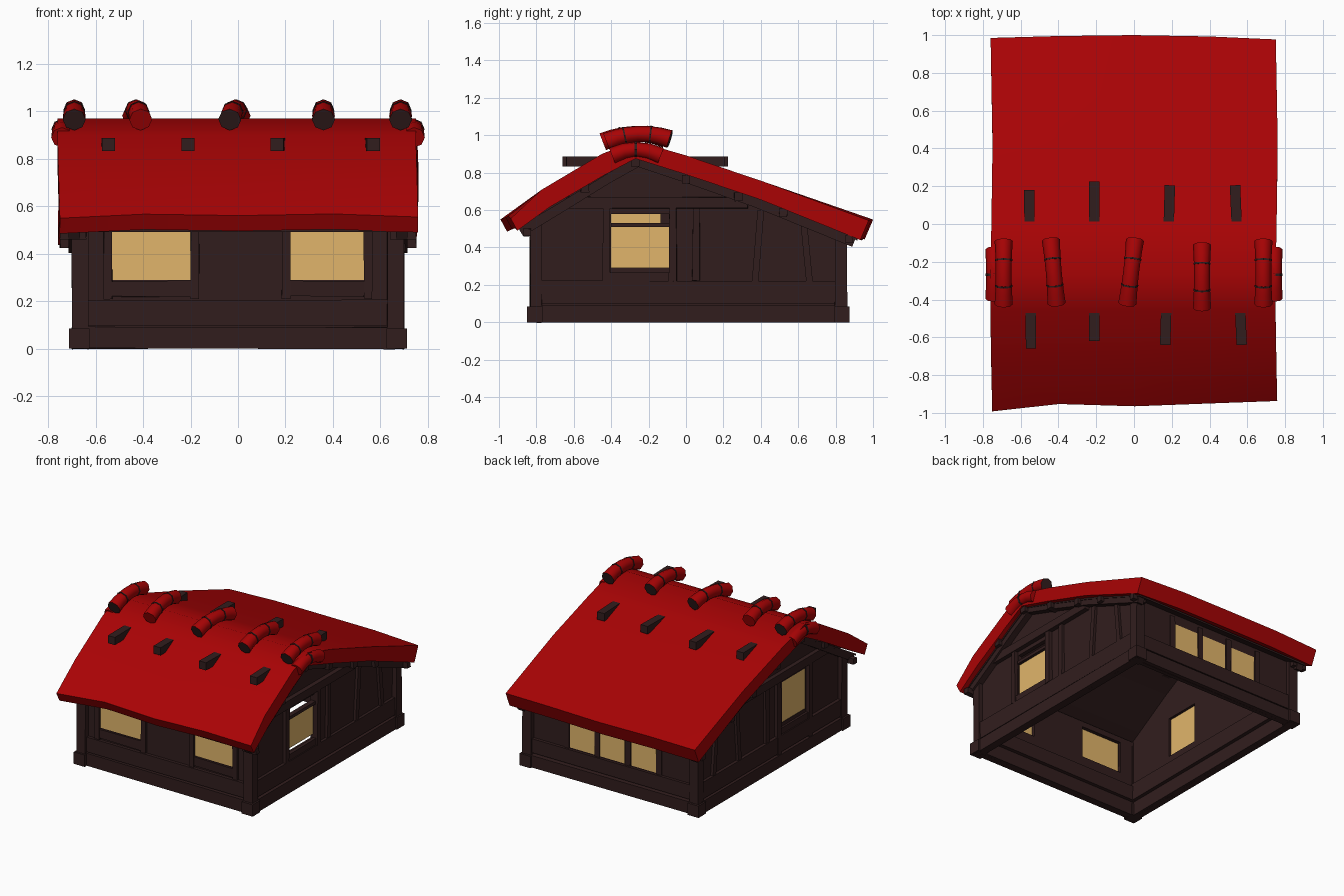
import bpy, bmesh, math, random
from mathutils import Vector

random.seed(4)
cube = bpy.data.objects.get("Cube")
if cube:
    bpy.data.objects.remove(cube)


def material(name, r, g, b):
    m = bpy.data.materials.new(name)
    m.use_nodes = True
    m.diffuse_color = (r, g, b, 1)
    m.node_tree.nodes["Principled BSDF"].inputs["Base Color"].default_value = (r, g, b, 1)
    return m


RED = material("red_roof", 0.4, 0.001, 0.0015)
TIMBER = material("dark_timber", 0.031, 0.0125, 0.0125)
PANE = material("amber_window", 0.75, 0.46, 0.145)


def make(name, bm, *mats):
    bmesh.ops.recalc_face_normals(bm, faces=bm.faces)
    mesh = bpy.data.meshes.new(name)
    bm.to_mesh(mesh)
    bm.free()
    for m in mats:
        mesh.materials.append(m)
    ob = bpy.data.objects.new(name, mesh)
    bpy.context.collection.objects.link(ob)
    return ob


def box(name, x, y, z, mat, wobble=0.0):
    """Box from (min, max) ranges, optionally a little hand-hewn."""
    bm = bmesh.new()
    bmesh.ops.create_cube(bm, size=1)
    for v in bm.verts:
        v.co = [r[0] if c < 0 else r[1] for c, r in zip(v.co, (x, y, z))]
        v.co += Vector([random.uniform(-wobble, wobble) for _ in range(3)])
    return make(name, bm, mat)


def tube(name, path, radii, sides, mats, spin=0.0):
    """Tube through points; a second material colours the end caps."""
    bm = bmesh.new()
    pts = [Vector(p) for p in path]
    rings = []
    for i, p in enumerate(pts):
        d = (pts[min(i + 1, len(pts) - 1)] - pts[max(i - 1, 0)]).normalized()
        u = d.cross(Vector((1, 0, 0))).normalized()
        w = d.cross(u)
        angles = [spin + math.tau * k / sides for k in range(sides)]
        rings.append([bm.verts.new(p + radii[i] * (u * math.cos(a) + w * math.sin(a))) for a in angles])
    for a, b in zip(rings, rings[1:]):
        for k in range(sides):
            bm.faces.new((a[k], a[k - 1], b[k - 1], b[k]))
    for ring in (rings[0], rings[-1]):
        bm.faces.new(ring).material_index = len(mats) - 1
    return make(name, bm, *mats)


def beam(name, path, width=0.04):
    return tube(name, path, [width * 0.707] * len(path), 4, [TIMBER], spin=math.pi / 4)


def slab(name, rows, x, dz, mat):
    """Thin sheet following (y, z) rows between two x values."""
    bm = bmesh.new()
    corners = [(x[0], dz[1]), (x[1], dz[1]), (x[1], dz[0]), (x[0], dz[0])]
    loops = [[bm.verts.new((cx, y, z + cz)) for cx, cz in corners] for y, z in rows]
    for a, b in zip(loops, loops[1:]):
        for k in range(4):
            bm.faces.new((a[k], a[k - 1], b[k - 1], b[k]))
    bm.faces.new(loops[0])
    bm.faces.new(loops[-1])
    return make(name, bm, mat)


def smooth(ob, degrees):
    bpy.ops.object.select_all(action='DESELECT')
    ob.select_set(True)
    bpy.context.view_layer.objects.active = ob
    bpy.ops.object.shade_smooth_by_angle(angle=math.radians(degrees))


def cut(wall, x, y, z):
    """Cut a window opening through a wall."""
    cutter = box("window_cutter", x, y, z, TIMBER)
    mod = wall.modifiers.new("opening", 'BOOLEAN')
    mod.operation, mod.solver, mod.object = 'DIFFERENCE', 'EXACT', cutter
    bpy.context.view_layer.objects.active = wall
    bpy.ops.object.modifier_apply(modifier=mod.name)
    bpy.data.objects.remove(cutter)


# Roof: a gently wavy sheet with thickness
TOP = [(-0.965, 0.565), (-0.77, 0.71), (-0.45, 0.9), (-0.27, 0.97), (0.0, 0.892), (0.42, 0.75), (0.99, 0.55)]
LOW = [(-0.93, 0.5), (-0.73, 0.615), (-0.44, 0.785), (-0.27, 0.875), (0.0, 0.79), (0.4, 0.655), (0.945, 0.445)]
# Stations along the ridge: x, then eave offsets at front, back and in height
STATIONS = [(-0.755, -0.027, -0.005, -0.015), (-0.4, 0.012, 0.005, 0.002), (0, 0, 0.01, -0.004),
            (0.4, 0.015, 0.003, 0.003), (0.755, 0.028, -0.013, -0.01)]
bm = bmesh.new()
loops = []
n = len(TOP)
for x, front_dy, back_dy, dz in STATIONS:
    ring = []
    for i, (y, z) in enumerate(TOP + LOW[::-1]):
        if i in (0, 2 * n - 1):
            y, z = y + front_dy, z + dz
        elif i in (n - 1, n):
            y, z = y + back_dy, z + 0.5 * dz
        ring.append(bm.verts.new((x + 0.006 * math.sin(4 * y), y, z)))
    loops.append(ring)
for a, b in zip(loops, loops[1:]):
    for k in range(2 * n):
        bm.faces.new((a[k], a[k - 1], b[k - 1], b[k]))
for ring in (loops[0], loops[-1]):
    for k in range(n - 1):
        bm.faces.new((ring[k], ring[k + 1], ring[-k - 2], ring[-k - 1]))
smooth(make("roof", bm, RED), 50)

# Dark boards lining the underside, with a bare red spot inside
slab("roof_lining", [(0.97 * y, z) for y, z in LOW], (-0.72, 0.72), (-0.008, 0.005), TIMBER)
slab("bare_roof_spot", [(-0.66, 0.656), (-0.5, 0.75)], (-0.32, -0.05), (-0.017, -0.009), RED)

# Front and back walls
front = box("front_wall", (-0.67, 0.67), (-0.8, -0.77), (0, 0.56), TIMBER)
back = box("back_wall", (-0.67, 0.67), (0.8, 0.83), (0, 0.48), TIMBER)
FRONT_WINDOWS = [(-0.53, -0.2), (0.22, 0.53)]
BACK_WINDOWS = [(-0.345, -0.15), (-0.095, 0.1), (0.145, 0.34)]
for x in FRONT_WINDOWS:
    cut(front, x, (-0.9, -0.7), (0.29, 0.52))
    box("front_window", x, (-0.804, -0.796), (0.29, 0.52), PANE)
    box("front_window_sill", x, (-0.815, -0.79), (0.22, 0.285), TIMBER, 0.003)
    for e, s in zip(x, (-1, 1)):
        box("front_window_post", sorted((e, e + 0.035 * s)), (-0.82, -0.79), (0.21, 0.53), TIMBER, 0.002)
for x in BACK_WINDOWS:
    cut(back, x, (0.7, 0.9), (0.21, 0.4))
    box("back_window", x, (0.824, 0.832), (0.21, 0.4), PANE)
for x in (-0.37, -0.122, 0.122, 0.365):
    box("back_window_post", (x - 0.02, x + 0.02), (0.815, 0.838), (0.205, 0.45), TIMBER, 0.002)
for y, inner in (((-0.83, -0.79), (-0.822, -0.745)), ((0.82, 0.86), (0.775, 0.852))):
    box("foot_beam", (-0.66, 0.66), y, (0, 0.09), TIMBER, 0.003)
    box("lower_beam", (-0.64, 0.64), inner, (0.1, 0.205), TIMBER, 0.003)

# Gable walls with their timber framing
for side in (-1, 1):
    def sx(a, b):
        return sorted((a * side, b * side))

    bm = bmesh.new()
    gable = [(-0.8, 0), (0.83, 0), (0.83, 0.5), (0.4, 0.67), (0, 0.81), (-0.27, 0.89), (-0.44, 0.8), (-0.8, 0.585)]
    face = bm.faces.new([bm.verts.new((0.64 * side, y, z)) for y, z in gable])
    ext = bmesh.ops.extrude_face_region(bm, geom=[face])
    bmesh.ops.translate(bm, vec=(0.03 * side, 0, 0), verts=[v for v in ext["geom"] if isinstance(v, bmesh.types.BMVert)])
    wall = make("gable_wall", bm, TIMBER)
    if side > 0:
        cut(wall, (0.5, 0.8), (-0.4, -0.09), (0.26, 0.58))
        box("right_window", (0.651, 0.659), (-0.4, -0.09), (0.29, 0.51), PANE)
        box("window_bar", (0.645, 0.68), (-0.4, -0.09), (0.51, 0.532), TIMBER)
        post_foot = 0.22
    else:
        cut(wall, (-0.8, -0.5), (-0.4, -0.135), (0.29, 0.58))
        box("left_window", (-0.667, -0.659), (-0.4, -0.135), (0.29, 0.58), PANE)
        post_foot = 0.0
    for y in (-0.425, -0.07):
        box("window_post", sx(0.66, 0.695), (y - 0.02, y + 0.02), (post_foot, 0.61), TIMBER, 0.003)
    box("window_sill", sx(0.66, 0.685), (-0.41, -0.09), (0.22, 0.265), TIMBER, 0.003)
    box("foot_beam", sx(0.66, 0.7), (-0.79, 0.82), (0, 0.09), TIMBER, 0.002)
    box("lower_beam", sx(0.615, 0.692), (-0.78, 0.81), (0.1, 0.22), TIMBER, 0.003)
    box("tie_beam", sx(0.66, 0.7), (-0.64, 0.33), (0.61, 0.67), TIMBER, 0.003)
    box("gable_post", sx(0.66, 0.69), (0.035, 0.075), (0.22, 0.61), TIMBER, 0.004)
    # Leaning posts towards the back
    for y_low, y_high, top in ((0.37, 0.4, 0.6), (0.66, 0.63, 0.53)):
        beam("leaning_post", [(0.672 * side, y_low, 0.22), (0.672 * side, y_high, top)], 0.035)
    # Rafters following the underside of the roof and the purlin ends on them
    rafter = [(0.69 * side, 0.95 * y, z - 0.018) for y, z in LOW]
    beam("front_rafter", rafter[:4], 0.05)
    beam("back_rafter", rafter[3:], 0.05)
    for y, z in ((-0.54, 0.715), (-0.27, 0.855), (0.0, 0.765), (0.28, 0.67), (0.52, 0.585)):
        box("purlin_end", sx(0.66, 0.74), (y - 0.022, y + 0.022), (z - 0.022, z + 0.022), TIMBER, 0.002)
    for y, z in ((-0.85, 0.48), (0.87, 0.445)):
        box("eave_purlin_end", sx(0.64, 0.75), (y - 0.02, y + 0.02), (z - 0.02, z + 0.02), TIMBER, 0.002)
    # Corner posts on wider feet
    for y, foot, top in (((-0.835, -0.77), (-0.85, -0.765), 0.54), ((0.795, 0.86), (0.79, 0.875), 0.47)):
        box("corner_post", sx(0.63, 0.7), y, (0, top), TIMBER, 0.003)
        box("corner_foot", sx(0.625, 0.712), foot, (0, 0.085), TIMBER)
    # Bent collar closing the ridge end
    path = [(0.742 * side, y, z) for y, z in ((-0.395, 0.89), (-0.33, 0.915), (-0.27, 0.925), (-0.2, 0.915), (-0.135, 0.89))]
    smooth(tube("ridge_collar", path, [0.045, 0.042, 0.04, 0.042, 0.045], 8, [RED]), 50)
    tube("ridge_collar_band", [(0.742 * side, y, 0.925) for y in (-0.276, -0.262)], [0.044] * 2, 8, [TIMBER])

# Bent logs straddling the ridge, each with two bands
LOGS = [(-0.69, -0.69, 0.005, TIMBER), (-0.41, -0.44, 0.01, RED), (-0.035, 0.005, 0.01, TIMBER),
        (0.36, 0.36, -0.015, TIMBER), (0.685, 0.685, 0.005, TIMBER)]
for x_front, x_back, dy, cap in LOGS:
    def on_log(t):
        return (x_front + (x_back - x_front) * t, -0.43 + 0.335 * t + dy, 0.965 + 0.14 * t * (1 - t) + 0.015 * t)

    def thick(t):
        return 0.042 + 0.025 * (t - 0.5) ** 2

    ts = [i / 6 for i in range(7)]
    smooth(tube("ridge_log", [on_log(t) for t in ts], [thick(t) for t in ts], 8, [RED, cap]), 50)
    for t in (0.29, 0.7):
        tube("log_band", [on_log(t - 0.013), on_log(t + 0.013)], [thick(t) + 0.003] * 2, 8, [TIMBER])

# Straight beams poking out of both slopes
for x_front, x_back, y0, y1 in ((-0.545, -0.555, -0.66, 0.18), (-0.21, -0.21, -0.62, 0.225), (0.165, 0.19, -0.64, 0.205), (0.57, 0.535, -0.64, 0.205)):
    beam("roof_beam", [(x_front, y0, 0.86), (x_back, y1, 0.86)], 0.055)
